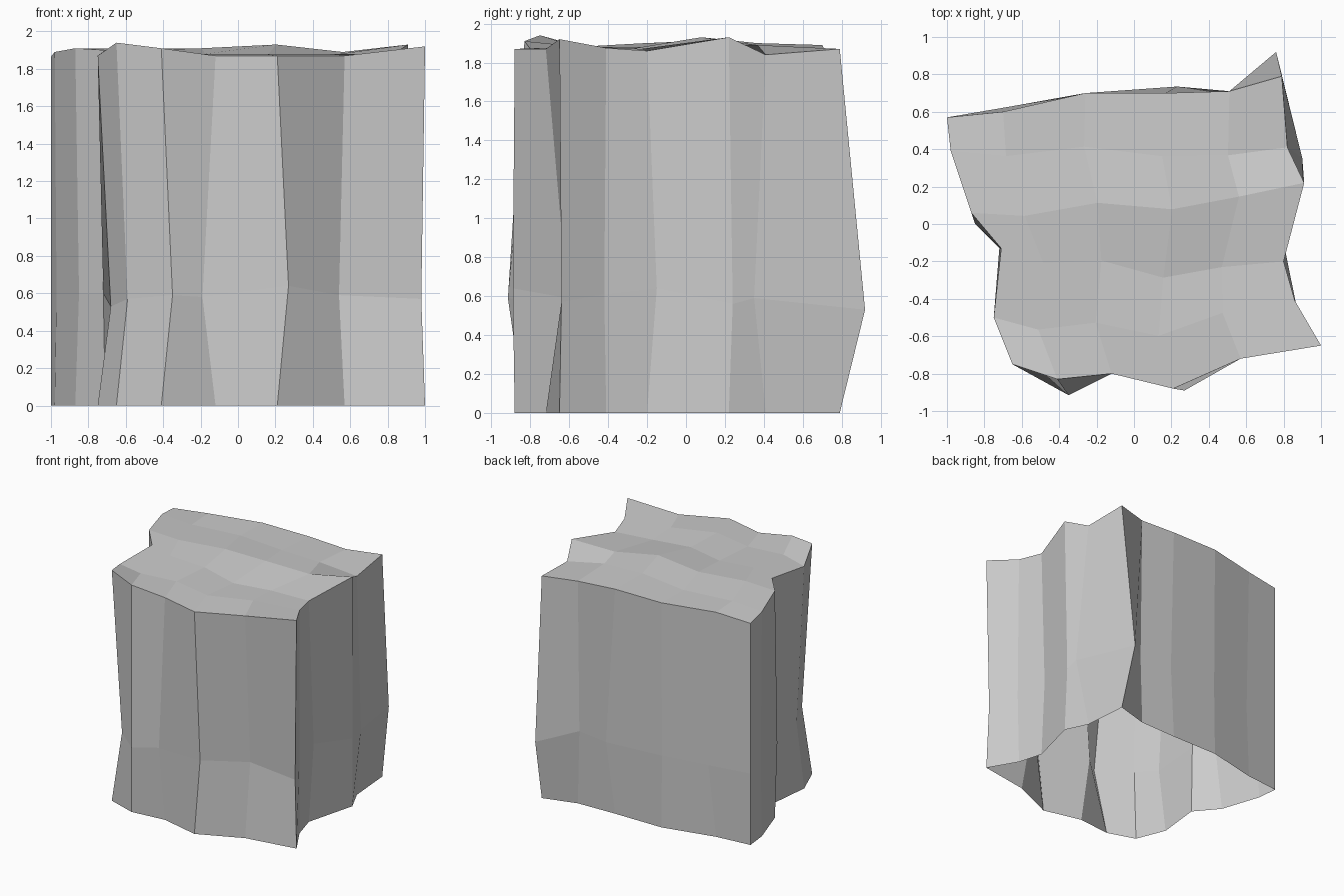
import bpy, bmesh
from mathutils import Vector

if "Cube" in bpy.data.objects:
    bpy.data.objects.remove(bpy.data.objects["Cube"])

# Each side profile: rim point x, y, z, then the belt point x, y, z below it
front = [(-.65, -.75, 1.94, -.59, -.70, .57), (-.41, -.83, 1.91, -.35, -.915, .59),
         (-.12, -.80, 1.87, -.19, -.78, .58), (.21, -.88, 1.87, .27, -.89, .64),
         (.57, -.72, 1.87, .54, -.61, .59)]
right = [(1.0, -.65, 1.92, .98, -.64, .57), (.86, -.41, 1.875, .865, -.42, .61),
         (.80, -.20, 1.86, .81, -.15, .64), (.91, .22, 1.93, .90, .24, .56),
         (.82, .41, 1.84, .90, .35, .59)]
back = [(.79, .79, 1.87, .76, .92, .53), (.51, .71, 1.87, .51, .69, .60),
        (.17, .70, 1.89, .23, .735, .60), (-.26, .70, 1.89, -.26, .69, .60),
        (-.70, .60, 1.89, -.65, .63, .60)]
left = [(-1.0, .57, 1.865, -1.0, .57, .60), (-.98, .39, 1.89, -.97, .39, .60),
        (-.87, .06, 1.91, -.85, 0, .60), (-.71, -.13, 1.90, -.72, -.13, .60),
        (-.75, -.50, 1.87, -.68, -.50, .53)]
# Heights of the inner top points, front row to back row
heights = [(1.88, 1.88, 1.88, 1.88), (1.90, 1.88, 1.87, 1.87),
           (1.91, 1.91, 1.93, 1.89), (1.89, 1.89, 1.90, 1.89)]

loop = front + right + back + left
n, m = len(loop), len(front)
bm = bmesh.new()
rim = [bm.verts.new(p[:3]) for p in loop]
belt = [bm.verts.new(p[3:]) for p in loop]
foot = [bm.verts.new((p[0], p[1], 0)) for p in loop]

# Side walls, open underneath
for upper, lower in ((rim, belt), (belt, foot)):
    for i in range(n):
        j = (i + 1) % n
        bm.faces.new((lower[i], lower[j], upper[j], upper[i]))

# Uneven top: rim points around a patch blended from the four sides
grid = {}
for i in range(m + 1):
    grid[i, 0] = rim[i]
    grid[m, i] = rim[m + i]
    grid[i, m] = rim[3 * m - i]
    grid[0, i] = rim[(4 * m - i) % n]
for j in range(1, m):
    for i in range(1, m):
        u, v = i / m, j / m
        p = grid[i, 0].co.lerp(grid[i, m].co, v) + grid[0, j].co.lerp(grid[m, j].co, u)
        p -= grid[0, 0].co.lerp(grid[m, 0].co, u).lerp(grid[0, m].co.lerp(grid[m, m].co, u), v)
        grid[i, j] = bm.verts.new((p.x, p.y, heights[j - 1][i - 1]))
for j in range(m):
    for i in range(m):
        bm.faces.new((grid[i, j], grid[i + 1, j], grid[i + 1, j + 1], grid[i, j + 1]))

mesh = bpy.data.meshes.new("rock_block")
bm.to_mesh(mesh)
bm.free()
bpy.context.collection.objects.link(bpy.data.objects.new("rock_block", mesh))
